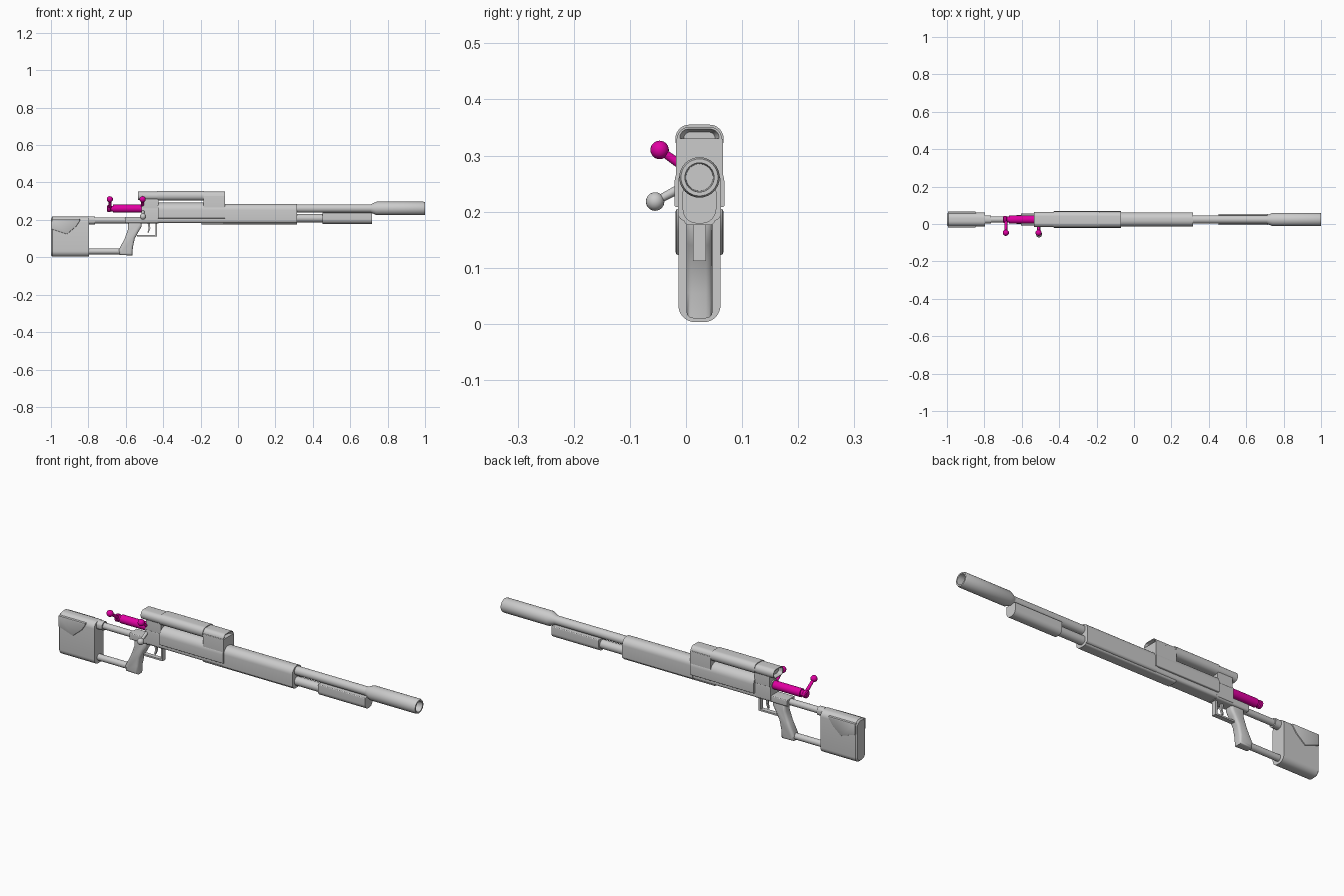
import bpy, bmesh, math
from mathutils import Vector

if "Cube" in bpy.data.objects:
    bpy.data.objects.remove(bpy.data.objects["Cube"])

CY = 0.024  # y of the rifle's centre plane


def material(name, rgb):
    m = bpy.data.materials.new(name)
    m.diffuse_color = (*rgb, 1)
    m.use_nodes = True
    m.node_tree.nodes["Principled BSDF"].inputs["Base Color"].default_value = m.diffuse_color
    return m


GREY = material("light_grey", (0.6, 0.6, 0.6))
PINK = material("magenta", (0.75, 0.0, 0.36))


def finish(name, bm, mat, angle=35):
    bmesh.ops.remove_doubles(bm, verts=bm.verts, dist=1e-5)
    bmesh.ops.recalc_face_normals(bm, faces=bm.faces)
    me = bpy.data.meshes.new(name)
    bm.to_mesh(me)
    bm.free()
    ob = bpy.data.objects.new(name, me)
    bpy.context.collection.objects.link(ob)
    me.materials.append(mat)
    bpy.ops.object.select_all(action='DESELECT')
    ob.select_set(True)
    bpy.context.view_layer.objects.active = ob
    bpy.ops.object.shade_smooth_by_angle(angle=math.radians(angle))
    return ob


def section(hw, z0, z1, rt, rb, n=8):
    """Rounded rectangle in yz with separate top and bottom corner radii."""
    pts = []
    for sy, sz, a0 in ((1, 1, 0), (-1, 1, 90), (-1, -1, 180), (1, -1, 270)):
        r = rt if sz > 0 else rb
        cy, cz = sy * (hw - r), (z1 - r if sz > 0 else z0 + r)
        for i in range(n + 1):
            a = math.radians(a0 + 90 * i / n)
            pts.append((CY + cy + r * math.cos(a), cz + r * math.sin(a)))
    return pts


def loft(name, rows, mat=GREY):
    """Rows of (x, half_width, z0, z1, top_radius, bottom_radius) joined along x."""
    bm = bmesh.new()
    rings = [[bm.verts.new((x, y, z)) for y, z in section(*s)] for x, *s in rows]
    n = len(rings[0])
    for a, b in zip(rings, rings[1:]):
        for i in range(n):
            j = (i + 1) % n
            bm.faces.new((a[i], a[j], b[j], b[i]))
    bm.faces.new(rings[0])
    bm.faces.new(rings[-1])
    return finish(name, bm, mat)


def bar(name, x0, x1, hw, z0, z1, rt=0.002, rb=0.002, mat=GREY):
    return loft(name, [(x, hw, z0, z1, rt, rb) for x in (x0, x1)], mat)


def lathe(name, zc, rows, mat=GREY):
    """Turned part along x from (x, radius) rows."""
    return loft(name, [(x, r, zc - r, zc + r, r, r) for x, r in rows], mat)


def plate(name, pts, hw, bevel=0.0, mat=GREY, seg=3):
    """Side profile in xz extruded to both sides of the centre plane."""
    bm = bmesh.new()
    f = bm.faces.new([bm.verts.new((x, CY - hw, z)) for x, z in pts])
    ext = bmesh.ops.extrude_face_region(bm, geom=[f])["geom"]
    bmesh.ops.translate(bm, vec=(0, 2 * hw, 0),
                        verts=[v for v in ext if isinstance(v, bmesh.types.BMVert)])
    if bevel:
        rim = [e for e in bm.edges if abs(e.verts[0].co.y - e.verts[1].co.y) < 1e-6]
        bmesh.ops.bevel(bm, geom=rim, offset=bevel, segments=seg,
                        affect='EDGES', profile=0.5)
    return finish(name, bm, mat)


def handle(name, x, y, z, mat):
    """Bolt arm with a ball knob."""
    a, b = Vector((x, CY, 0.26)), Vector((x, y, z))
    bm = bmesh.new()
    rot = (b - a).to_track_quat('Z', 'Y').to_matrix().to_4x4()
    rot.translation = (a + b) / 2
    bmesh.ops.create_cone(bm, cap_ends=True, segments=16, radius1=0.009, radius2=0.007,
                          depth=(b - a).length, matrix=rot)
    finish(name + "_arm", bm, mat)
    bm = bmesh.new()
    bmesh.ops.create_uvsphere(bm, u_segments=20, v_segments=12, radius=0.0165)
    bmesh.ops.translate(bm, verts=bm.verts, vec=b)
    finish(name + "_knob", bm, mat)


# Butt stock with rounded pad edge, and raised cheek piece
loft("butt_stock", [(-1, .031, .01, .209, .025, .025), (-.993, .0375, .003, .217, .03, .03),
                    (-.797, .0375, .003, .217, .03, .03)])
cheek = [(-.995, .15), (-.915, .123), (-.865, .165), (-.845, .195), (-.845, .205), (-.995, .205)]
plate("cheek_piece", cheek, .0425, .004, seg=2)

# Stock tubes and collar
lathe("upper_stock_tube", .198, [(-.81, .016), (-.5, .016)])
lathe("lower_stock_tube", .032, [(-.81, .016), (-.6, .016)])
bar("stock_collar", -.797, -.765, .021, .176, .219, .018, .018)

# Pistol grip
plate("pistol_grip", [(-.587, .19), (-.588, .15), (-.606, .1), (-.637, .04), (-.634, .012),
                      (-.565, .01), (-.562, .055), (-.552, .1), (-.53, .14), (-.515, .165),
                      (-.515, .19)], .0235, .012)

# Trigger guard and trigger
plate("trigger_guard", [(-.54, .12), (-.54, .112), (-.432, .112), (-.432, .19), (-.442, .19),
                        (-.442, .12)], .0115)
plate("trigger", [(-.485, .19), (-.478, .155), (-.484, .132), (-.478, .13), (-.469, .155),
                  (-.47, .19)], .005)

# Receiver
bar("lower_receiver", -.605, -.425, .031, .182, .216, .004, .01)
bar("rear_receiver", -.515, -.42, .034, .19, .284, .03, .004)
bar("receiver_bed", -.43, -.06, .034, .184, .22, .002, .012)
bar("receiver_sleeve", -.427, -.07, .0445, .208, .292, .04, .004)

# Handguard with belly strip
bar("handguard", -.08, .315, .038, .184, .286, .034, .012)
bar("belly_strip", -.195, .315, .028, .176, .2, .002, .01)

# Barrel and hollow muzzle
lathe("barrel", .261, [(.3, .022), (.74, .022)])
lathe("muzzle", .261, [(.71, .022), (.74, .036), (.992, .036), (1, .033), (1, .026), (.95, .024)])

# Tube and block below the barrel
lathe("under_barrel_tube", .209, [(.3, .022), (.47, .022)])
bar("under_barrel_block", .452, .717, .03, .179, .239, .004, .026)

# Sight housing: wide flat tube, recessed at both ends, with a thicker middle band
loft("sight_housing", [
    (-.515, .03, .314, .342, .012, .012), (-.535, .035, .309, .347, .015, .015),
    (-.535, .04, .305, .351, .022, .022), (-.07, .04, .305, .351, .022, .022),
    (-.07, .035, .309, .347, .015, .015), (-.09, .028, .314, .342, .012, .012)])
bar("sight_band", -.43, -.185, .043, .303, .355, .025, .025)
bar("front_sight_mount", -.185, -.07, .042, .25, .33)
bar("rear_sight_mount", -.51, -.425, .034, .26, .325)

# Drawn-back bolt with end cap
lathe("bolt_body", .26, [(-.668, .021), (-.5, .021)], PINK)
lathe("bolt_cap", .26, [(-.7, .014), (-.696, .019), (-.684, .019), (-.68, .015), (-.66, .015)], PINK)
handle("open_bolt", -.685, -.047, .31, PINK)
handle("raised_bolt", -.51, -.047, .31, PINK)
handle("closed_bolt", -.508, -.055, .218, GREY)
